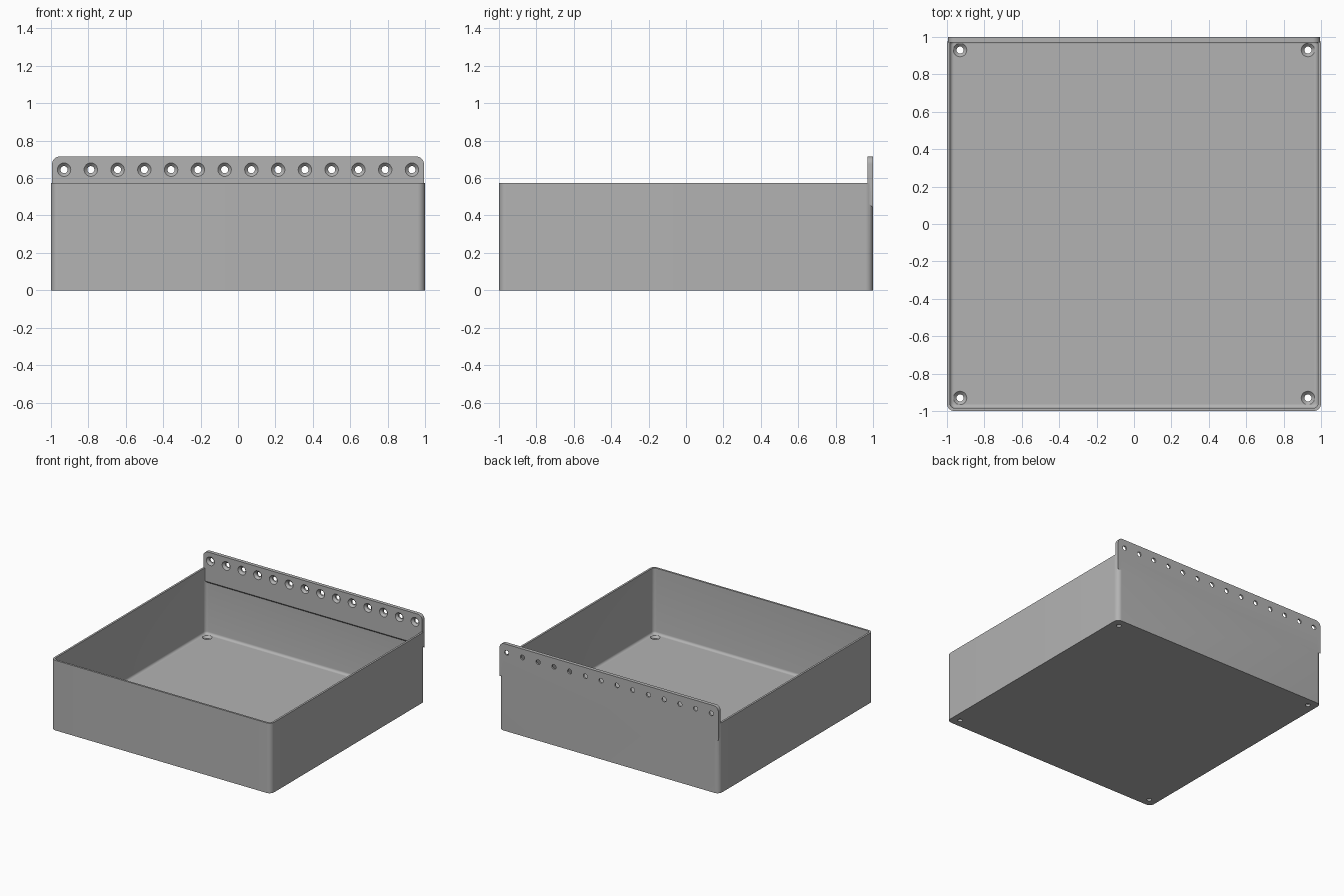
import bpy, bmesh
from math import cos, sin, pi
from mathutils import Vector

if "Cube" in bpy.data.objects:
    bpy.data.objects.remove(bpy.data.objects["Cube"])

BOX_H, TOP, FLOOR, WALL = 0.575, 0.715, 0.035, 0.016
BACK, FRONT = 1.0, 0.97          # hanging strip faces

grey = bpy.data.materials.new("plain_grey")
grey.use_nodes = True
grey.diffuse_color = (0.45, 0.45, 0.45, 1)
grey.node_tree.nodes["Principled BSDF"].inputs["Base Color"].default_value = (0.45, 0.45, 0.45, 1)


def rounded(half, r, z, steps=8):
    """Ring of a rounded square at height z."""
    ring = []
    for k in range(4):
        mid = (k + 0.5) * pi / 2
        sx, sy = (1 if cos(mid) > 0 else -1), (1 if sin(mid) > 0 else -1)
        for i in range(steps + 1):
            a = (k + i / steps) * pi / 2
            ring.append(Vector((sx * (half - r) + r * cos(a), sy * (half - r) + r * sin(a), z)))
    return ring


def circle(x, y, r, z, n=32):
    return [Vector((x + r * cos(2 * pi * i / n), y + r * sin(2 * pi * i / n), z)) for i in range(n)]


def loft(name, solids):
    """Object made of closed solids, each a stack of rings."""
    bm = bmesh.new()
    for rings in solids:
        rows = [[bm.verts.new(p) for p in ring] for ring in rings]
        n = len(rows[0])
        for a, b in zip(rows, rows[1:]):
            for i in range(n):
                bm.faces.new((a[i], a[(i + 1) % n], b[(i + 1) % n], b[i]))
        bm.faces.new(rows[0][::-1])
        bm.faces.new(rows[-1])
    bmesh.ops.recalc_face_normals(bm, faces=bm.faces)
    mesh = bpy.data.meshes.new(name)
    bm.to_mesh(mesh)
    bm.free()
    mesh.materials.append(grey)
    ob = bpy.data.objects.new(name, mesh)
    bpy.context.collection.objects.link(ob)
    return ob


def combine(ob, other, operation):
    other.hide_render = True
    mod = ob.modifiers.new(operation, 'BOOLEAN')
    mod.operation, mod.solver, mod.object = operation, 'EXACT', other
    bpy.context.view_layer.objects.active = ob
    bpy.ops.object.modifier_apply(modifier=mod.name)
    bpy.data.objects.remove(other)


def screw_hole(x, y, face, depth):
    """Countersunk hole: wide at the face, narrow below it."""
    return [circle(x, y, 0.019, face - depth), circle(x, y, 0.019, face - 0.017),
            circle(x, y, 0.036, face), circle(x, y, 0.036, face + 0.01)]


# Open tray with a small fillet around the floor
tray = loft("tray", [[rounded(1, 0.04, 0), rounded(1, 0.04, BOX_H)]])
inner, fil = 1 - WALL, 0.02
rings = []
for i in range(6):
    a = i / 5 * pi / 2
    inset = fil * (1 - sin(a))
    rings.append(rounded(inner - inset, 0.026 - inset, FLOOR + fil * (1 - cos(a))))
rings.append(rounded(inner, 0.026, BOX_H + 0.1))
combine(tray, loft("cavity", [rings]), 'DIFFERENCE')

# Hanging strip: rounded upper corners, sloped underside
half, r = 0.994, 0.04


def strip_outline(y, bottom):
    pts = [Vector((-half, y, bottom)), Vector((half, y, bottom))]
    for sx, start in ((1, 0), (-1, pi / 2)):
        for i in range(9):
            a = start + i / 8 * pi / 2
            pts.append(Vector((sx * (half - r) + r * cos(a), y, TOP - r + r * sin(a))))
    return pts


strip = loft("hanging_strip", [[strip_outline(FRONT, 0.47), strip_outline(BACK, 0.44)]])
combine(tray, strip, 'UNION')

# Screw holes in the floor corners
combine(tray, loft("floor_holes", [screw_hole(x, y, FLOOR, 0.1)
                                   for x in (-0.93, 0.93) for y in (-0.93, 0.93)]), 'DIFFERENCE')

# Row of screw holes along the strip, countersunk from the front
row = []
for i in range(14):
    hole = screw_hole(-0.93 + i * 1.86 / 13, 0.645, 0, 0.1)
    row.append([[Vector((p.x, FRONT - p.z, p.y)) for p in ring] for ring in hole])
combine(tray, loft("strip_holes", row), 'DIFFERENCE')

# Smooth rounded parts, crisp edges
tray.name = "wall_tray"
bpy.ops.object.select_all(action='DESELECT')
tray.select_set(True)
bpy.context.view_layer.objects.active = tray
bpy.ops.object.shade_smooth_by_angle(angle=pi / 6)
